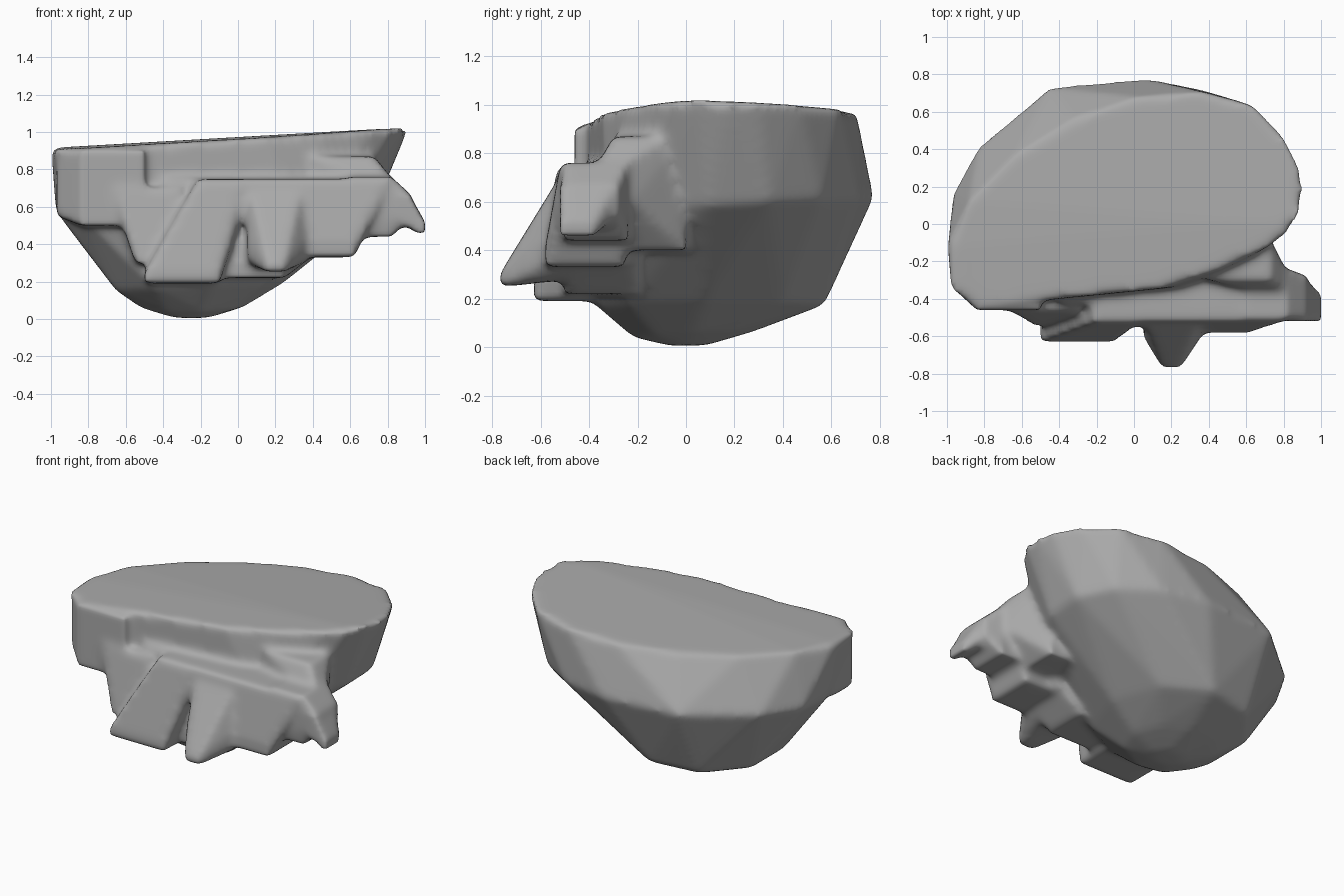
import bpy
import bmesh
from math import cos, sin, tau, radians

# Remove the default cube only
default_cube = bpy.data.objects.get("Cube")
if default_cube:
    bpy.data.objects.remove(default_cube, do_unlink=True)

# Plain stone colour
stone = bpy.data.materials.new("grey stone")
stone.use_nodes = True
stone_colour = (0.4, 0.4, 0.4, 1)
stone.diffuse_color = stone_colour
stone.node_tree.nodes["Principled BSDF"].inputs["Base Color"].default_value = stone_colour


def front_wall(x):
    """Depth of the nearly flat front wall, which slants across the stone."""
    return 0.1 * x - 0.36


def rim_height(x, y):
    """The rim rises towards the left and falls off to the front and back."""
    return 0.975 + 0.055 * x - 0.04 * abs(y)


def belly_height(x, y):
    """The widest line of the bowl sits a little higher at the back."""
    return 0.58 + 0.05 * y


def underside_height(x, y):
    return 0.18 + 0.04 * x


def keel_height(x, y):
    """The keel curves up gently around the lowest point."""
    return 0.8 * ((x + 0.25) ** 2 + y ** 2)


def oval(centre, radii, turn, height, segments=16):
    """Corners of a turned oval, cut off by the front wall."""
    corners = []
    for step in range(segments):
        angle = tau * step / segments
        along, across = radii[0] * cos(angle), radii[1] * sin(angle)
        x = centre[0] + along * cos(turn) - across * sin(turn)
        y = centre[1] + along * sin(turn) + across * cos(turn)
        y = max(y, front_wall(x))
        corners.append((x, y, height(x, y)))
    return corners


def block(x_range, y_range, z_range):
    """Eight corners of a block."""
    return [(x, y, z) for x in x_range for y in y_range for z in z_range]


def add_chunk(rock_bm, corners):
    """Add one faceted chunk of stone, the convex hull of its corners."""
    chunk = bmesh.new()
    for corner in corners:
        chunk.verts.new(corner)
    hull = bmesh.ops.convex_hull(chunk, input=chunk.verts)
    loose = [v for v in hull["geom_interior"] if isinstance(v, bmesh.types.BMVert)]
    bmesh.ops.delete(chunk, geom=loose, context="VERTS")
    bmesh.ops.recalc_face_normals(chunk, faces=chunk.faces)
    chunk_mesh = bpy.data.meshes.new("chunk")
    chunk.to_mesh(chunk_mesh)
    chunk.free()
    rock_bm.from_mesh(chunk_mesh)
    bpy.data.meshes.remove(chunk_mesh)


# Main bowl-shaped body: tilted rim, belly with a back corner, underside, keel
back_corner = (-0.45, 0.73, 0.62)
body = (oval((-0.09, 0.06), (0.98, 0.55), radians(25), rim_height)
        + oval((0.62, 0.18), (0.29, 0.32), 0, rim_height)
        + oval((-0.12, 0.13), (0.88, 0.63), radians(14), belly_height)
        + [back_corner]
        + oval((-0.22, 0.08), (0.46, 0.5), 0, underside_height, segments=9)
        + oval((-0.25, 0.03), (0.28, 0.25), 0, keel_height, segments=9)
        + oval((-0.25, 0.01), (0.1, 0.08), 0, keel_height, segments=6))

# Leaning foot at the front, right of the middle
leaning_foot = (block((-0.22, 0.02), (-0.53, -0.3), (0.55, 0.74))
                + block((-0.5, -0.1), (-0.63, -0.3), (0.19, 0.25)))

# Pointed spur jutting forward
front_spur = (block((0.05, 0.35), (-0.5, -0.3), (0.3, 0.74))
              + block((0.05, 0.36), (-0.6, -0.3), (0.33, 0.42))
              + block((0.15, 0.25), (-0.77, -0.74), (0.25, 0.3)))

# Apron filling the hollow behind the foot and the spur
apron = (block((-0.4, 0.6), (-0.43, -0.2), (0.5, 0.75))
         + block((-0.3, 0.25), (-0.5, -0.2), (0.22, 0.3)))

# Shelf running out to the left under the rim
shelf = (block((-0.2, 0.8), (-0.52, -0.3), (0.7, 0.75))
         + block((0.35, 0.62), (-0.58, -0.25), (0.33, 0.42)))

# Hooked claw at the end of the shelf
claw = (block((0.6, 0.82), (-0.5, -0.24), (0.44, 0.76))
        + block((0.85, 0.93), (-0.52, -0.28), (0.55, 0.66)))
claw_tip = (block((0.85, 0.92), (-0.52, -0.3), (0.54, 0.66))
            + block((0.95, 1), (-0.52, -0.37), (0.46, 0.52)))

# Buttress joining the shelf to the rim
buttress = (block((0.4, 0.73), (-0.3, -0.08), (0.78, 0.87))
            + block((0.4, 0.64), (-0.3, 0), (0.4, 0.5))
            + block((0.6, 0.8), (-0.35, -0.22), (0.6, 0.78)))

# Hanging lump below the right part of the front wall
hanging_lump = (block((-0.65, -0.3), (-0.47, -0.3), (0.6, 0.7))
                + block((-0.55, -0.4), (-0.54, -0.3), (0.3, 0.35)))

# Thick lip at the right end
right_lip = (block((-0.97, -0.6), (-0.34, -0.15), (0.55, 0.88))
             + block((-0.84, -0.5), (-0.46, -0.2), (0.5, 0.9)))

# Fuse every chunk into one worn stone
rock_bm = bmesh.new()
for part in (body, leaning_foot, front_spur, apron, shelf, claw, claw_tip,
             buttress, hanging_lump, right_lip):
    add_chunk(rock_bm, part)
rock_mesh = bpy.data.meshes.new("rock")
rock_bm.to_mesh(rock_mesh)
rock_bm.free()
rock_mesh.materials.append(stone)
rock = bpy.data.objects.new("rock", rock_mesh)
bpy.context.collection.objects.link(rock)

fuse = rock.modifiers.new("Fuse", "REMESH")
fuse.mode = "VOXEL"
fuse.voxel_size = 0.02
fuse.use_smooth_shade = True
wear = rock.modifiers.new("Wear", "SMOOTH")
wear.factor = 0.5
wear.iterations = 12
